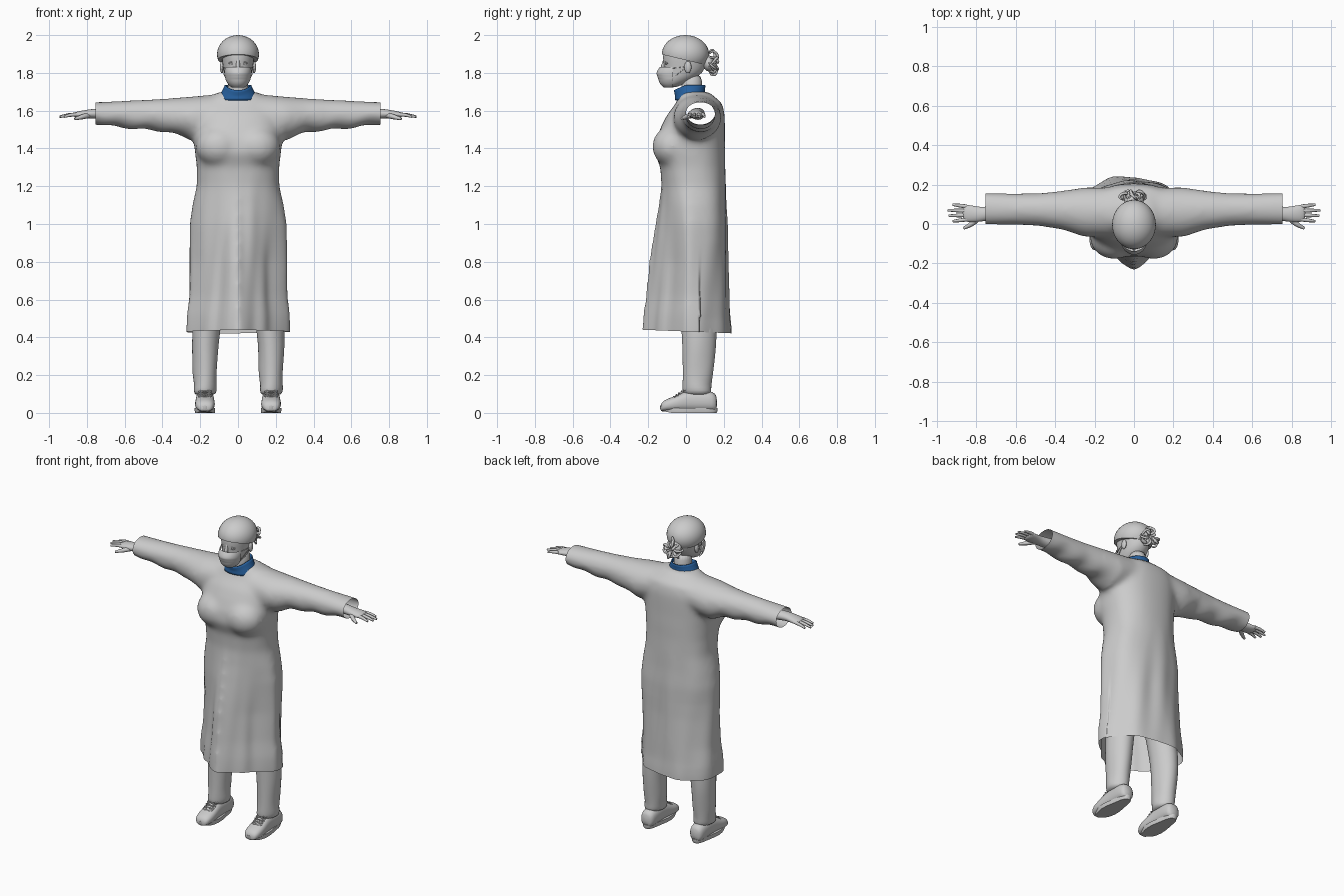
import bpy, bmesh, math, random
from mathutils import Vector, Matrix

if "Cube" in bpy.data.objects:
    bpy.data.objects.remove(bpy.data.objects["Cube"], do_unlink=True)
random.seed(4)


def material(name, rgb):
    m = bpy.data.materials.new(name)
    m.use_nodes = True
    m.diffuse_color = (*rgb, 1)
    m.node_tree.nodes["Principled BSDF"].inputs["Base Color"].default_value = (*rgb, 1)
    return m


GREY = material("soft grey", (0.6, 0.6, 0.6))
BLUE = material("collar blue", (0.02, 0.12, 0.35))


def finish(name, bm, mat=GREY, sub=0):
    bmesh.ops.recalc_face_normals(bm, faces=bm.faces[:])
    mesh = bpy.data.meshes.new(name)
    bm.to_mesh(mesh)
    bm.free()
    mesh.materials.append(mat)
    for p in mesh.polygons:
        p.use_smooth = True
    ob = bpy.data.objects.new(name, mesh)
    bpy.context.collection.objects.link(ob)
    if sub:
        mod = ob.modifiers.new("rounding", "SUBSURF")
        mod.levels = mod.render_levels = sub
    return ob


def sharpen(ob):
    bpy.context.view_layer.objects.active = ob
    ob.select_set(True)
    bpy.ops.object.shade_smooth_by_angle(angle=0.7)
    ob.select_set(False)


def loft(bm, rings, axis="z", n=20, power=2.0, caps=True):
    """Rings are (position along axis, centre u, centre v, radius u, radius v)."""
    place = {"z": lambda t, u, v: (u, v, t), "x": lambda t, u, v: (t, u, v),
             "y": lambda t, u, v: (u, t, v)}[axis]
    rows = []
    for t, cu, cv, ru, rv in rings:
        row = []
        for i in range(n):
            a = math.tau * i / n
            c, s = math.cos(a), math.sin(a)
            c = math.copysign(abs(c) ** (2 / power), c)
            s = math.copysign(abs(s) ** (2 / power), s)
            row.append(bm.verts.new(place(t, cu + ru * c, cv + rv * s)))
        rows.append(row)
    for a, b in zip(rows, rows[1:]):
        for i in range(n):
            bm.faces.new((a[i], a[(i + 1) % n], b[(i + 1) % n], b[i]))
    if caps:
        bm.faces.new(rows[0])
        bm.faces.new(rows[-1])
    return bm


def ball(bm, centre, radii, seg=24):
    mat = Matrix.Translation(centre) @ Matrix.Diagonal((*radii, 1))
    bmesh.ops.create_uvsphere(bm, u_segments=seg, v_segments=seg // 2, radius=1, matrix=mat)
    return bm


def take_mesh(ob):
    """Move an object's evaluated surface into a bmesh."""
    dg = bpy.context.evaluated_depsgraph_get()
    dg.update()
    bm = bmesh.new()
    bm.from_mesh(bpy.data.meshes.new_from_object(ob.evaluated_get(dg)))
    bpy.data.objects.remove(ob, do_unlink=True)
    return bm


def tube(name, paths, width, taper=None):
    cu = bpy.data.curves.new(name, "CURVE")
    cu.dimensions, cu.bevel_depth, cu.bevel_resolution = "3D", width, 2
    cu.resolution_u, cu.use_fill_caps = 5, True
    for path in paths:
        sp = cu.splines.new("BEZIER")
        sp.bezier_points.add(len(path) - 1)
        for i, co in enumerate(path):
            bp = sp.bezier_points[i]
            bp.co = co
            bp.handle_left_type = bp.handle_right_type = "AUTO"
            bp.radius = taper[i] if taper else 1
    cord = bpy.data.objects.new(name, cu)
    bpy.context.collection.objects.link(cord)
    return finish(name, take_mesh(cord))


def cut(bm, point, normal):
    bmesh.ops.bisect_plane(bm, geom=bm.verts[:] + bm.edges[:] + bm.faces[:],
                           plane_co=point, plane_no=normal, clear_outer=True)


# Gown: torso, sleeves and bust fused, then opened at hem and cuffs
torso = [
    (0.36, 0, 0, 0.272, 0.24), (0.45, 0, 0, 0.276, 0.237), (0.52, 0, 0, 0.274, 0.23),
    (0.62, 0, 0.005, 0.262, 0.222), (0.8, 0, 0.01, 0.26, 0.21), (1.0, 0, 0.027, 0.257, 0.192),
    (1.1, 0, 0.034, 0.242, 0.179), (1.2, 0, 0.04, 0.219, 0.171), (1.3, 0, 0.036, 0.218, 0.172),
    (1.38, 0, 0.02, 0.228, 0.188), (1.45, 0, 0.024, 0.235, 0.182), (1.52, 0, 0.038, 0.235, 0.168),
    (1.58, 0, 0.053, 0.23, 0.152), (1.64, 0, 0.07, 0.2, 0.122), (1.7, 0, 0.045, 0.1, 0.075)]
bm = loft(bmesh.new(), torso, n=48, power=2.35)
for v in bm.verts:  # the skirt front comes to a soft central ridge
    ring = min(torso, key=lambda r: abs(r[0] - v.co.z))
    if v.co.y < ring[2]:
        ridge = ring[2] - ring[4] * (1 - min(1, abs(v.co.x) / ring[3]) ** 1.15)
        v.co.y += (ridge - v.co.y) * max(0, min(1, (1.25 - v.co.z) / 0.4))
arm = [(0.82, 0.077, 1.587, 0.081, 0.058), (0.75, 0.077, 1.587, 0.081, 0.059),
       (0.6, 0.075, 1.58, 0.08, 0.073), (0.48, 0.073, 1.578, 0.084, 0.081),
       (0.36, 0.07, 1.575, 0.1, 0.091), (0.25, 0.06, 1.56, 0.127, 0.115), (0.1, 0.06, 1.58, 0.125, 0.108)]
loft(bm, arm + [(-r[0], *r[1:]) for r in reversed(arm)], "x", n=28)
for s in (-1, 1):
    ball(bm, (s * 0.1, -0.07, 1.41), (0.125, 0.11, 0.11))
source = finish("gown_source", bm)
fuse = source.modifiers.new("fuse", "REMESH")
fuse.mode, fuse.voxel_size = "VOXEL", 0.014
relax = source.modifiers.new("relax", "SMOOTH")
relax.factor, relax.iterations = 0.5, 16
bm = take_mesh(source)
for v in bm.verts:  # soft cloth folds
    x, y, z = v.co
    a = math.atan2(y, x)
    if z < 1.3 and abs(x) < 0.4:
        w = math.sin(7 * a + 2 * z) + 0.6 * math.sin(11 * a - 5 * z)
        v.co += Vector((math.cos(a), math.sin(a), 0)) * w * 0.004 * min(1, (1.3 - z) / 0.5)
        if y > 0.08:  # back panel swings to one side
            v.co.y -= 0.09 * x * max(0, min(1, (0.9 - z) / 0.4))
    elif abs(x) > 0.25 and z < 1.58:
        v.co.z += 0.004 * math.sin(38 * x + 20 * y)
cut(bm, (0, 0, 0.431), (0, -0.04, -1))
for s in (-1, 1):
    cut(bm, (s * 0.755, 0, 0), (s, 0, 0))
finish("gown", bm)

# Collar, dipping at the throat
bm = loft(bmesh.new(), [
    (1.655, 0, 0.028, 0.105, 0.084), (1.68, 0, 0.023, 0.093, 0.076), (1.71, 0, 0.02, 0.077, 0.076),
    (1.735, 0, 0.02, 0.066, 0.08)], caps=False)
for v in bm.verts:
    if v.co.y < 0 and v.co.z > 1.69:
        v.co.z += 0.45 * v.co.y
finish("collar", bm, BLUE, 1).modifiers.new("cloth", "SOLIDIFY").thickness = 0.005

# Head and neck
finish("neck", loft(bmesh.new(), [
    (1.64, 0, 0.035, 0.062, 0.06), (1.72, 0, 0.03, 0.052, 0.055), (1.8, 0, 0.03, 0.055, 0.058)]), sub=1)
finish("head", loft(bmesh.new(), [
    (1.722, 0, -0.085, 0.02, 0.022), (1.735, 0, -0.07, 0.043, 0.05), (1.765, 0, -0.04, 0.064, 0.083),
    (1.8, 0, -0.013, 0.075, 0.103), (1.84, 0, -0.006, 0.081, 0.112), (1.88, 0, -0.005, 0.087, 0.119),
    (1.93, 0, -0.005, 0.088, 0.115), (1.97, 0, 0, 0.06, 0.08)], n=24), sub=1)
finish("nose", loft(bmesh.new(), [
    (1.81, 0, -0.127, 0.015, 0.018), (1.86, 0, -0.112, 0.009, 0.012), (1.885, 0, -0.108, 0.01, 0.01)], n=10), sub=1)
for s, side in ((1, "left"), (-1, "right")):
    finish(side + "_eye", ball(bmesh.new(), (s * 0.034, -0.099, 1.851), (0.015, 0.012, 0.007), 16))
    tube(side + "_eyelids", [[(s * (0.034 + 0.017 * d), -0.11 + 0.012 * d * d, 1.851 + h * (1 - d * d))
                             for d in (-1, -0.4, 0.4, 1)] for h in (0.007, -0.006)], 0.002)
    finish(side + "_ear", ball(bmesh.new(), (s * 0.085, 0.01, 1.83), (0.011, 0.019, 0.032), 16))
    tube(side + "_mask_strings", [[(s * 0.062, -0.075, z), (s * 0.077, -0.04, (z + 1.83) / 2),
                                   (s * 0.086, 0.01, 1.835)] for z in (1.825, 1.765)], 0.0015)

# Pleated face mask
bm = loft(bmesh.new(), [
    (1.722, 0, -0.08, 0.032, 0.036), (1.735, 0, -0.078, 0.05, 0.056), (1.755, 0, -0.073, 0.062, 0.071),
    (1.768, 0, -0.07, 0.067, 0.076), (1.772, 0, -0.07, 0.067, 0.08), (1.79, 0, -0.068, 0.071, 0.086),
    (1.794, 0, -0.068, 0.071, 0.09), (1.812, 0, -0.066, 0.072, 0.087), (1.832, 0, -0.066, 0.068, 0.072)],
    n=32, caps=False)
cut(bm, (0, -0.07, 0), (0, 1, 0))
finish("mask", bm, sub=1)

# Surgical cap with tilted rim
bm = ball(bmesh.new(), (0, -0.003, 1.898), (0.111, 0.125, 0.102), 40)
cut(bm, (0, 0, 1.867), (0, -0.24, -1))
bmesh.ops.holes_fill(bm, edges=[e for e in bm.edges if e.is_boundary], sides=0)
sharpen(finish("cap", bm))

# Curly bun
centre = Vector((0, 0.12, 1.85))
finish("bun_core", ball(bmesh.new(), centre, (0.05, 0.03, 0.042)))
locks = []
for i in range(18):
    a = math.tau * i / 18 + random.uniform(-0.25, 0.25)
    d, r = Vector((math.cos(a), 0, math.sin(a))), random.uniform(0.035, 0.08)
    bend = Vector((-d.z, 0, d.x)) * random.uniform(-0.03, 0.03)
    lift = Vector((0, random.uniform(0.03, 0.05), 0))
    locks.append([centre + p for p in (d * 0.015 + lift * 0.7, d * r * 0.6 + bend + lift,
                                       d * r + lift * 0.5, d * r * 0.75 - bend)])
tube("bun_curls", locks, 0.008, (0.8, 1, 0.8, 0.3))

for s, side in ((1, "left"), (-1, "right")):
    # Hand
    palm = [(0.6, 0.07, 1.583, 0.042, 0.038), (0.72, 0.056, 1.584, 0.037, 0.03),
            (0.765, 0.05, 1.584, 0.036, 0.026), (0.8, 0.049, 1.582, 0.041, 0.023),
            (0.845, 0.054, 1.579, 0.045, 0.019), (0.872, 0.056, 1.577, 0.042, 0.012)]
    finish(side + "_hand", loft(bmesh.new(), [(s * r[0], *r[1:]) for r in palm], "x", 16), sub=1)
    tube(side + "_fingers", [[(s * (0.85 + tip * f), 0.056 + k * (0.022 + 0.006 * f), 1.58 - 0.012 * f * f)
                              for f in (0, 0.5, 1)]
                             for k, tip in ((-1.5, 0.07), (-0.5, 0.09), (0.5, 0.095), (1.5, 0.07))],
         0.0105, (1, 0.9, 0.6))
    tube(side + "_thumb", [[(s * 0.79, 0.03, 1.576), (s * 0.825, 0, 1.567), (s * 0.865, -0.022, 1.556)]],
         0.013, (1.2, 1, 0.55))
    # Creased trouser leg
    x = s * 0.175
    bm = loft(bmesh.new(), [
        (0.09, x, 0.06, 0.056, 0.074), (0.12, x, 0.057, 0.062, 0.077), (0.15, x, 0.058, 0.059, 0.077),
        (0.2, x, 0.063, 0.064, 0.08), (0.3, x, 0.068, 0.067, 0.087), (0.42, x, 0.072, 0.074, 0.094),
        (0.65, s * 0.14, 0.06, 0.083, 0.1), (0.9, s * 0.1, 0.05, 0.095, 0.115)], n=24)
    for v in bm.verts:
        v.co.x += 0.004 * math.sin(45 * v.co.z + 30 * v.co.y) * (v.co.z < 0.45)
    finish(side + "_trouser_leg", bm, sub=1)
    # Shoe: sole, rounded upper and laces
    bm = loft(bmesh.new(), [(0, 0, 0, 0.96, 0.96), (0.01, 0, 0, 1, 1), (0.026, 0, 0, 1, 1)], n=32, power=2.4)
    for v in bm.verts:
        width = 0.049 + 0.006 * math.cos(4 * v.co.y + 0.9)
        v.co = (x + v.co.x * width, 0.015 + v.co.y * 0.152, v.co.z + 0.03 * max(0, -0.6 - v.co.y))
    sharpen(finish(side + "_sole", bm))
    upper = [(-0.136, 0.028, 0.034), (-0.122, 0.044, 0.056), (-0.09, 0.053, 0.07), (-0.05, 0.053, 0.084),
             (-0.01, 0.05, 0.105), (0.03, 0.048, 0.116), (0.09, 0.049, 0.114), (0.14, 0.047, 0.106),
             (0.166, 0.034, 0.085)]
    finish(side + "_shoe", loft(bmesh.new(), [(y, x, h / 2 + 0.008, w, h / 2) for y, w, h in upper],
                                "y", 20, 2.4), sub=1)
    rows = [(-0.07 + 0.014 * i, 0.081 + 0.0095 * i, k * 0.034) for i in range(5) for k in (-1, 1)]
    tube(side + "_laces", [[(x - w, y, z - 0.007), (x, y + 0.004, z + 0.006), (x + w, y + 0.011, z)]
                           for y, z, w in rows], 0.0028)
